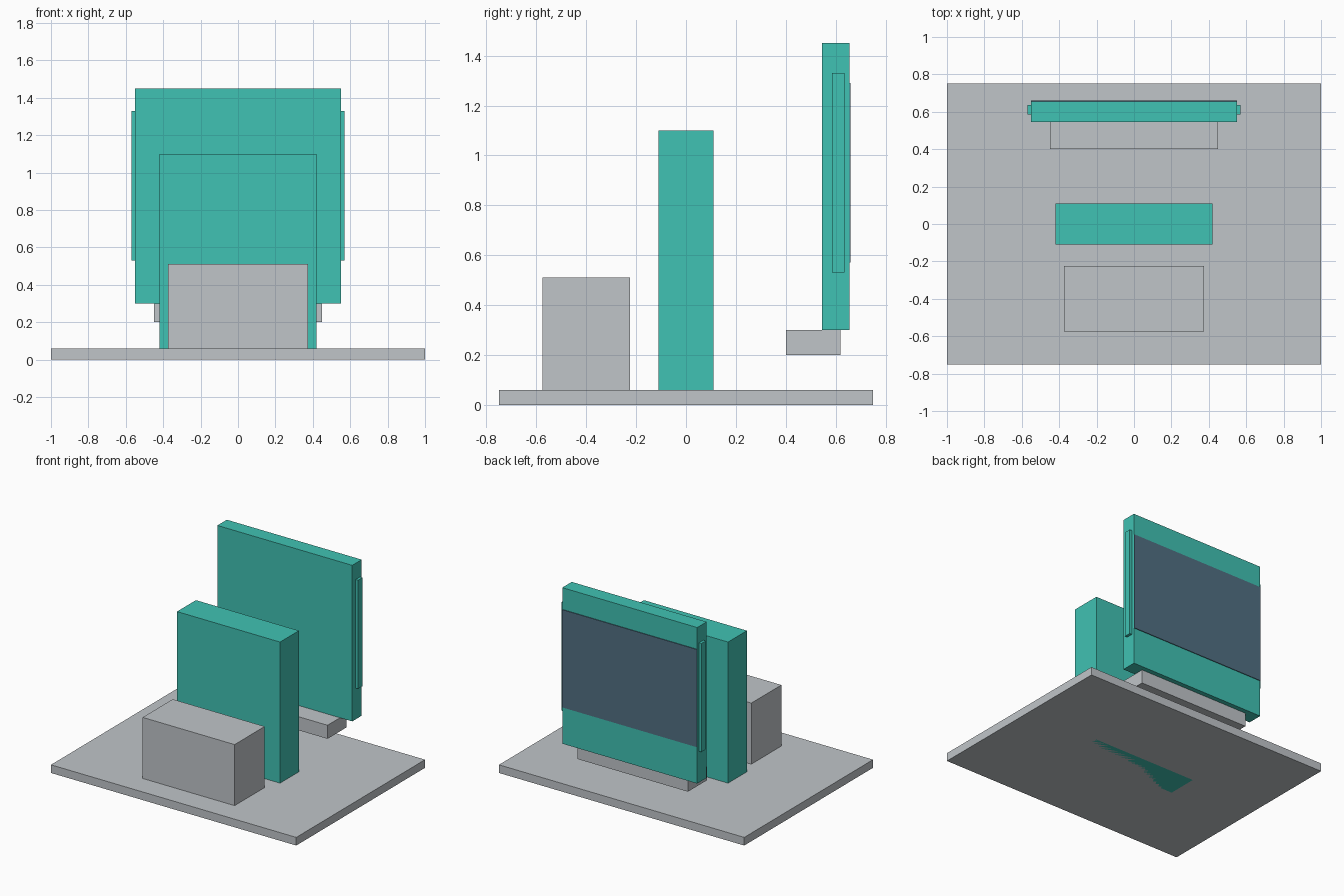
import bpy

if "Cube" in bpy.data.objects:
    bpy.data.objects.remove(bpy.data.objects["Cube"])


def material(name, rgb):
    """Flat material from 0-255 display colour, stored as linear values."""
    def lin(c):
        c /= 255
        return c / 12.92 if c <= 0.04045 else ((c + 0.055) / 1.055) ** 2.4
    mat = bpy.data.materials.new(name)
    mat.diffuse_color = (*[lin(c) for c in rgb], 1)
    mat.use_nodes = True
    mat.node_tree.nodes["Principled BSDF"].inputs["Base Color"].default_value = mat.diffuse_color
    return mat


def box(name, mat, x, y, z):
    """Box spanning the given (min, max) range on each axis."""
    spans = (x, y, z)
    bpy.ops.mesh.primitive_cube_add(size=1, location=[(a + b) / 2 for a, b in spans])
    obj = bpy.context.object
    obj.name = name
    obj.scale = [b - a for a, b in spans]
    bpy.ops.object.transform_apply(location=False, rotation=False, scale=True)
    obj.data.materials.append(mat)
    return obj


grey = material("light grey", (192, 197, 201))
teal = material("teal", (64, 194, 179))
slate = material("slate blue", (81, 111, 131))

# Floor plate with the low block and the tall slab standing on it
box("base_plate", grey, (-1, 1), (-0.75, 0.75), (0, 0.06))
box("front_block", grey, (-0.375, 0.375), (-0.575, -0.225), (0.06, 0.51))
box("middle_slab", teal, (-0.42, 0.42), (-0.11, 0.11), (0, 1.10))

# Raised rear panel resting on its ledge
box("rear_ledge", grey, (-0.45, 0.45), (0.40, 0.62), (0.20, 0.30))
box("rear_panel", teal, (-0.55, 0.55), (0.545, 0.655), (0.30, 1.45))

# Dark plate on the back of the panel
box("back_screen", slate, (-0.55, 0.55), (0.655, 0.66), (0.57, 1.29))

# Thin strips on both edges of the panel
for side, name in ((-1, "left_strip"), (1, "right_strip")):
    x = sorted((side * 0.55, side * 0.57))
    box(name, teal, x, (0.585, 0.635), (0.53, 1.33))
